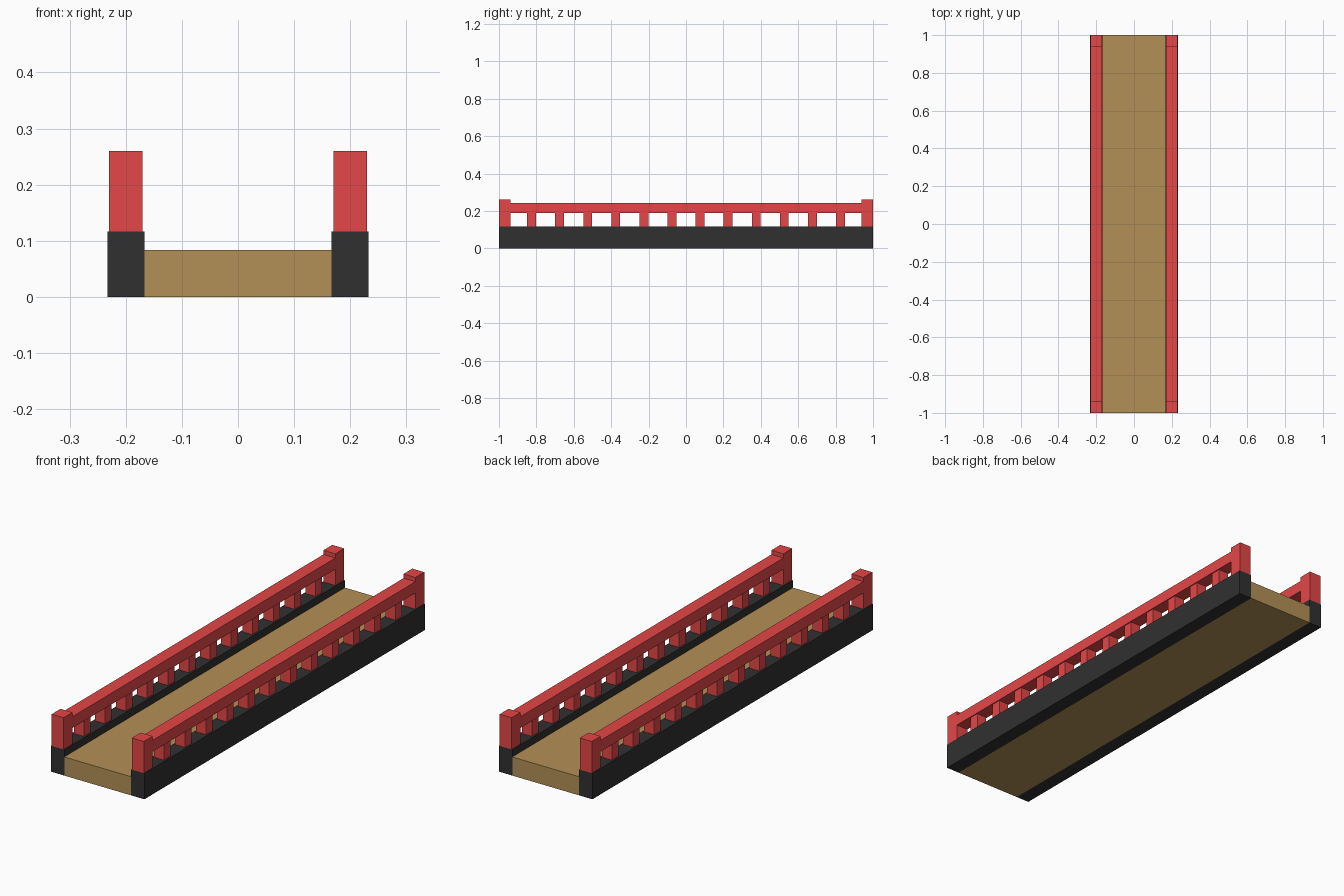
import bpy
import bmesh
from mathutils import Matrix, Vector

if "Cube" in bpy.data.objects:
    bpy.data.objects.remove(bpy.data.objects["Cube"])


def material(name, rgb):
    m = bpy.data.materials.new(name)
    m.diffuse_color = (*rgb, 1.0)
    m.use_nodes = True
    m.node_tree.nodes["Principled BSDF"].inputs["Base Color"].default_value = m.diffuse_color
    return m


WOOD = material("tan wood", (0.456, 0.279, 0.094))
DARK = material("charcoal", (0.030, 0.030, 0.030))
RED = material("red paint", (0.776, 0.063, 0.063))


def boxes(name, mat, bounds):
    """One object made of axis-aligned boxes given as (x0, x1, y0, y1, z0, z1)."""
    bm = bmesh.new()
    for x0, x1, y0, y1, z0, z1 in bounds:
        centre = Vector(((x0 + x1) / 2, (y0 + y1) / 2, (z0 + z1) / 2))
        size = Matrix.Diagonal((x1 - x0, y1 - y0, z1 - z0, 1.0))
        bmesh.ops.create_cube(bm, size=1.0, matrix=Matrix.Translation(centre) @ size)
    mesh = bpy.data.meshes.new(name)
    bm.to_mesh(mesh)
    bm.free()
    mesh.materials.append(mat)
    obj = bpy.data.objects.new(name, mesh)
    bpy.context.collection.objects.link(obj)
    return obj


CURB_TOP, DECK_TOP, POST_TOP = 0.117, 0.084, 0.26
RAIL_LOW, RAIL_TOP = 0.19, 0.241
POST_Y = 0.937

# walkway deck between the curbs
boxes("deck", WOOD, [(-0.167, 0.167, -1, 1, 0, DECK_TOP)])

for side, label in ((-1, "left"), (1, "right")):
    def span(half):
        return side * 0.2 - half, side * 0.2 + half

    # side beam
    boxes(f"{label}_curb", DARK, [(*span(0.033), -1, 1, 0, CURB_TOP)])
    # end posts
    boxes(f"{label}_end_posts", RED, [
        (*span(0.03), -1, -POST_Y, CURB_TOP, POST_TOP),
        (*span(0.03), POST_Y, 1, CURB_TOP, POST_TOP)])
    # handrail
    boxes(f"{label}_handrail", RED,
          [(*span(0.0298), -POST_Y, POST_Y, RAIL_LOW, RAIL_TOP)])
    # twelve evenly spaced balusters
    ys = [(i - 5.5) * 0.1502 for i in range(12)]
    boxes(f"{label}_balusters", RED,
          [(*span(0.025), y - 0.0235, y + 0.0235, CURB_TOP, RAIL_LOW) for y in ys])
